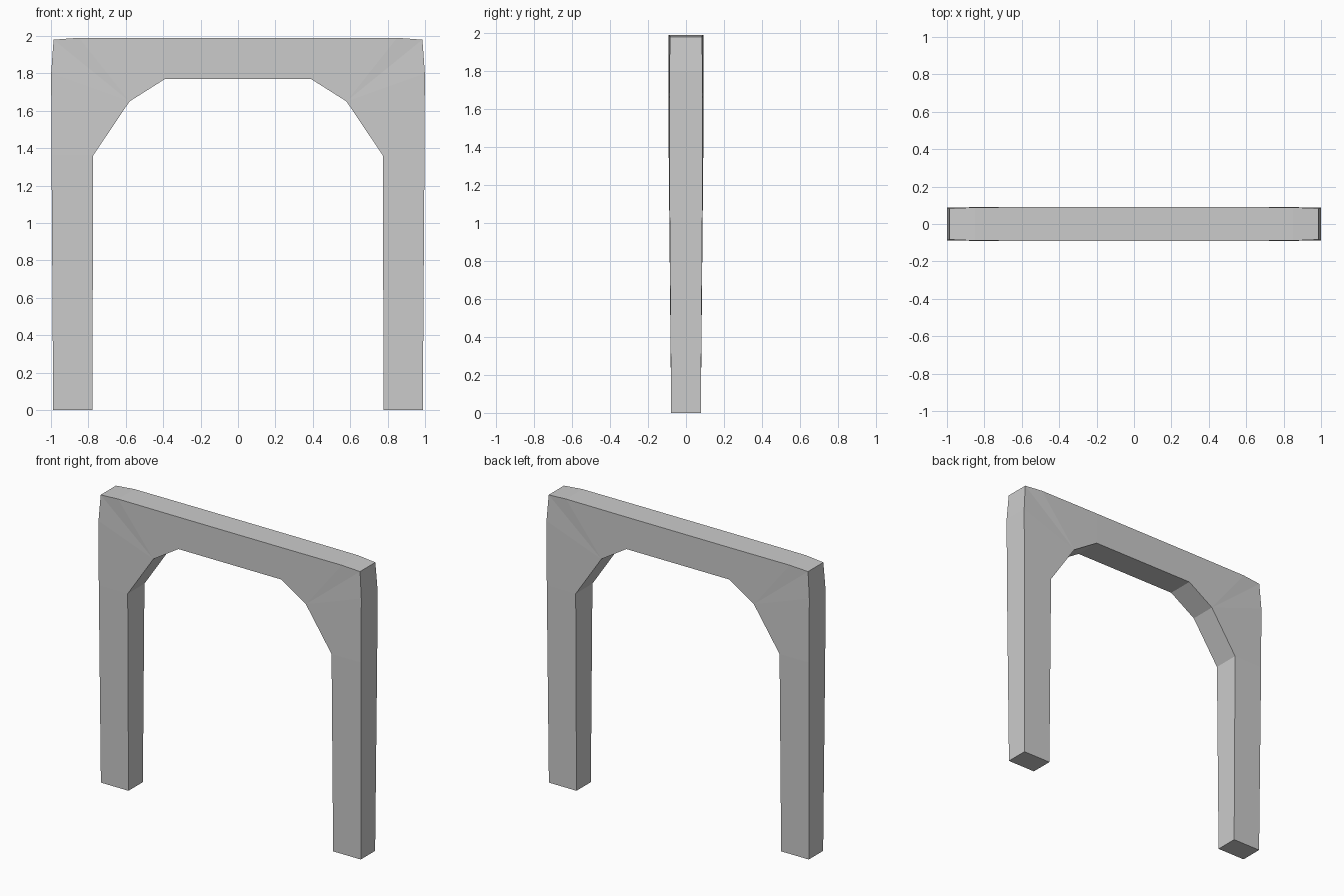
import bpy, bmesh

if "Cube" in bpy.data.objects:
    bpy.data.objects.remove(bpy.data.objects["Cube"])

# Half section of the arch: (outer, inner) pairs of (x, z, half depth), foot to lintel
half = [
    ((0.988, 0.0, 0.078), (0.778, 0.0, 0.078)),
    ((0.997, 1.36, 0.088), (0.775, 1.36, 0.091)),
    ((0.999, 1.80, 0.088), (0.58, 1.65, 0.091)),
    ((0.986, 1.98, 0.083), (0.58, 1.65, 0.091)),
    ((0.85, 1.99, 0.089), (0.58, 1.65, 0.091)),
    ((0.39, 1.99, 0.091), (0.39, 1.77, 0.091)),
]
flip = lambda p: (-p[0], p[1], p[2])
pairs = half + [(flip(o), flip(i)) for o, i in reversed(half)]

bm = bmesh.new()
cache = {}


def vert(p, side):
    key = (p, side)
    if key not in cache:
        cache[key] = bm.verts.new((p[0], side * p[2], p[1]))
    return cache[key]


def face(verts):
    unique = list(dict.fromkeys(verts))
    if len(unique) > 2:
        bm.faces.new(unique)


# Front, back, outer and inner surfaces between successive pairs
for (o1, i1), (o2, i2) in zip(pairs, pairs[1:]):
    for s in (-1, 1):
        face([vert(o1, s), vert(o2, s), vert(i2, s), vert(i1, s)])
    for a, b in ((o1, o2), (i1, i2)):
        face([vert(a, -1), vert(b, -1), vert(b, 1), vert(a, 1)])

# Feet
for o, i in (pairs[0], pairs[-1]):
    face([vert(o, -1), vert(i, -1), vert(i, 1), vert(o, 1)])

bmesh.ops.recalc_face_normals(bm, faces=bm.faces)
mesh = bpy.data.meshes.new("door_arch")
bm.to_mesh(mesh)
bm.free()
bpy.context.collection.objects.link(bpy.data.objects.new("door_arch", mesh))
